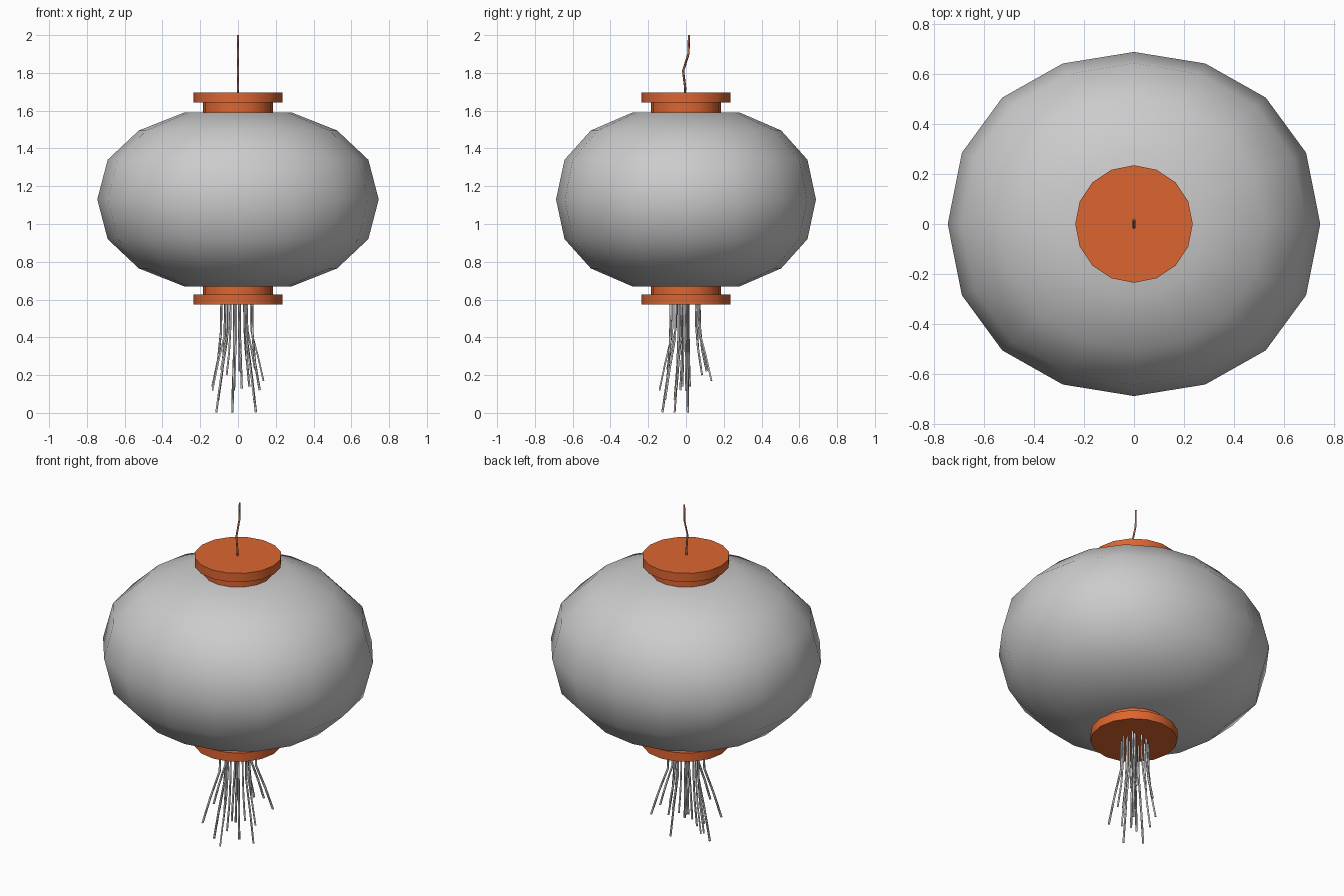
import bpy, bmesh, math

if "Cube" in bpy.data.objects:
    bpy.data.objects.remove(bpy.data.objects["Cube"])

SEG = 16
orange = bpy.data.materials.new("orange_lacquer")
orange.diffuse_color = (0.72, 0.13, 0.03, 1)
orange.use_nodes = True
orange.node_tree.nodes["Principled BSDF"].inputs["Base Color"].default_value = orange.diffuse_color
cord_mat = bpy.data.materials.new("cord_red")
cord_mat.diffuse_color = (0.45, 0.15, 0.1, 1)
cord_mat.use_nodes = True
cord_mat.node_tree.nodes["Principled BSDF"].inputs["Base Color"].default_value = cord_mat.diffuse_color


def lathe(name, profile, squash=None, mat=None, angle=30):
    """Revolve (radius, z) points into a closed 16-sided solid."""
    bm = bmesh.new()
    rings = []
    for r, z in profile:
        ring = []
        for i in range(SEG):
            a = 2 * math.pi * i / SEG
            x, y = r * math.cos(a), r * math.sin(a)
            ring.append(bm.verts.new((x, squash(y) if squash else y, z)))
        rings.append(ring)
    for a, b in zip(rings, rings[1:]):
        for i in range(SEG):
            j = (i + 1) % SEG
            bm.faces.new((a[i], a[j], b[j], b[i]))
    bm.faces.new(rings[0][::-1])
    bm.faces.new(rings[-1])
    bmesh.ops.recalc_face_normals(bm, faces=bm.faces)
    me = bpy.data.meshes.new(name)
    bm.to_mesh(me)
    bm.free()
    ob = bpy.data.objects.new(name, me)
    bpy.context.collection.objects.link(ob)
    if mat:
        me.materials.append(mat)
    bpy.ops.object.select_all(action='DESELECT')
    ob.select_set(True)
    bpy.context.view_layer.objects.active = ob
    bpy.ops.object.shade_smooth_by_angle(angle=math.radians(angle))
    return ob


def strands(name, paths, radius, mat=None):
    """Thin square tubes along polylines."""
    cu = bpy.data.curves.new(name, 'CURVE')
    cu.dimensions = '3D'
    cu.bevel_depth = radius
    cu.bevel_resolution = 0
    cu.use_fill_caps = True
    for pts in paths:
        sp = cu.splines.new('POLY')
        sp.points.add(len(pts) - 1)
        for p, co in zip(sp.points, pts):
            p.co = (*co, 1)
    ob = bpy.data.objects.new(name, cu)
    bpy.context.collection.objects.link(ob)
    if mat:
        cu.materials.append(mat)
    bpy.ops.object.select_all(action='DESELECT')
    ob.select_set(True)
    bpy.context.view_layer.objects.active = ob
    bpy.ops.object.convert(target='MESH')


def flatten_depth(y):
    # body is slightly shallower front to back, mostly near its ends
    a = abs(y)
    return math.copysign(a - 0.057 * (max(a - 0.27, 0) / 0.475) ** 1.6, y)


# paper body
MID = 1.13
half = [(0.285, 0.46), (0.525, 0.365), (0.69, 0.21)]
lathe("lantern_body",
      [(r, MID - h) for r, h in half] + [(0.745, MID)] +
      [(r, MID + h) for r, h in reversed(half)],
      squash=flatten_depth, angle=50)

# stepped end caps, mirrored about the body's middle
cap = [(0.185, 0.44), (0.185, 0.508), (0.235, 0.508), (0.235, 0.56)]
lathe("top_cap", [(r, 1.135 + h) for r, h in cap], mat=orange)
lathe("bottom_cap", [(r, 1.135 - h) for r, h in cap], mat=orange)

# hanging cord
strands("hanging_cord", [[(0, -0.006, 1.68), (0, -0.004, 1.72), (0, -0.015, 1.81),
                          (0, 0.013, 1.9), (0, 0.016, 2.0)]], 0.006, cord_mat)

# tassel: tip of each strand
tips = [(-0.115, -0.06, 0.003), (-0.03, -0.125, 0.003), (0.095, 0.01, 0.003),
        (-0.105, 0.01, 0.07), (0.085, -0.11, 0.07), (-0.03, -0.06, 0.07),
        (-0.135, -0.14, 0.12), (0.115, 0.0, 0.12), (-0.02, -0.03, 0.12),
        (-0.135, 0.02, 0.14), (0.02, -0.05, 0.13), (0.06, -0.02, 0.14),
        (0.135, 0.135, 0.17), (-0.06, 0.085, 0.2), (0.09, 0.115, 0.23),
        (0.01, 0.11, 0.22), (-0.09, -0.1, 0.23), (0.05, 0.08, 0.24)]
paths = []
for i, (x, y, z) in enumerate(tips):
    k = 0.5 + 0.15 * (i % 2)
    drop = 0.58 - z
    paths.append([(x * k, y * k, 0.58),
                  (x * k * 1.03, y * k * 1.03, 0.58 - drop * 0.35),
                  (x * 0.78, y * 0.78, 0.58 - drop * 0.68),
                  (x, y, z)])
strands("tassel_strands", paths, 0.006)
